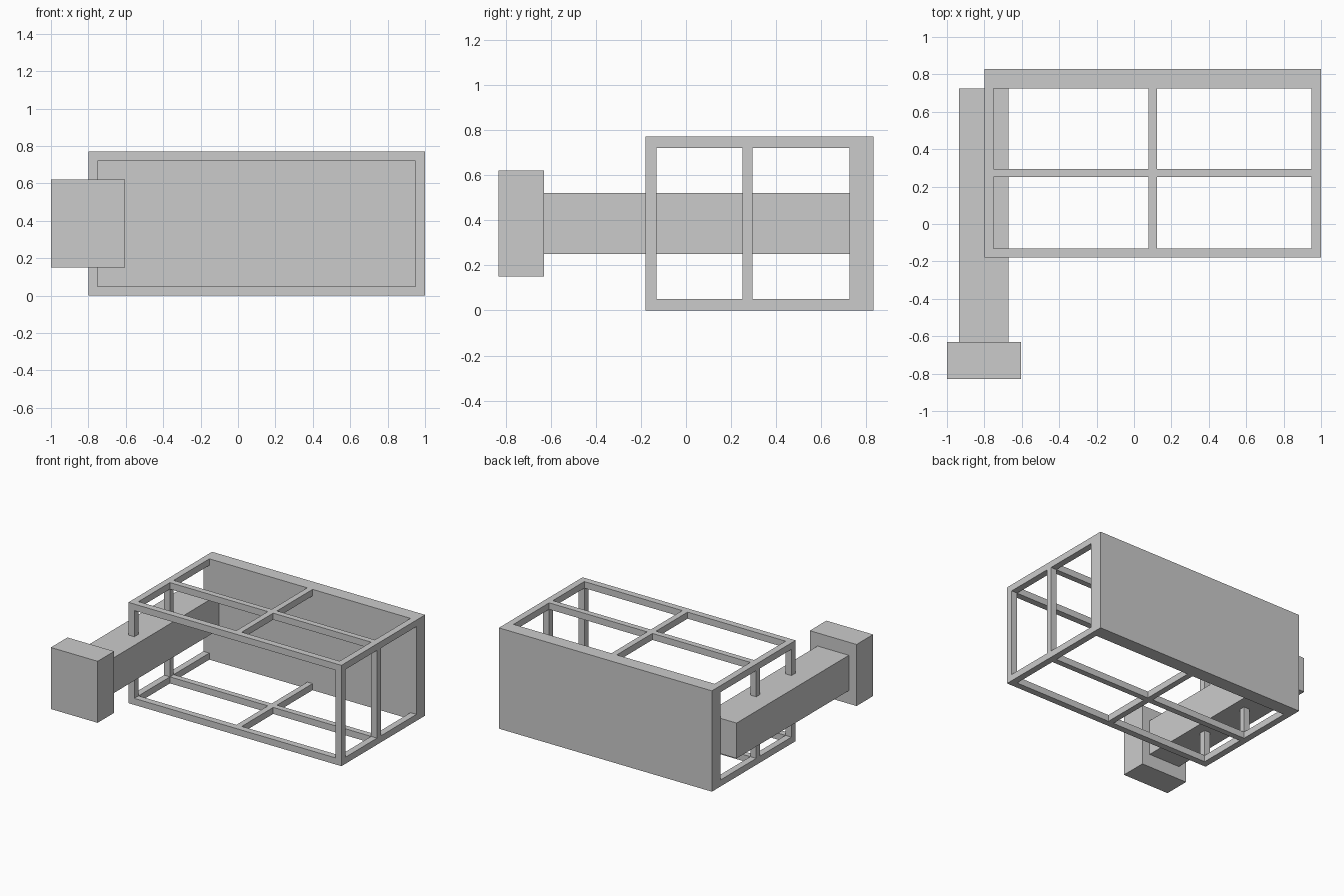
import bpy, bmesh
from mathutils import Vector

if "Cube" in bpy.data.objects:
    bpy.data.objects.remove(bpy.data.objects["Cube"])


def box(name, x, y, z):
    """Axis-aligned box from (min, max) ranges."""
    lo, hi = Vector((x[0], y[0], z[0])), Vector((x[1], y[1], z[1]))
    bm = bmesh.new()
    bmesh.ops.create_cube(bm, size=1)
    for v in bm.verts:
        v.co = (lo + hi) / 2 + v.co * (hi - lo)
    me = bpy.data.meshes.new(name)
    bm.to_mesh(me)
    bm.free()
    ob = bpy.data.objects.new(name, me)
    bpy.context.collection.objects.link(ob)
    return ob


X0, X1 = -0.80, 1.00      # cage extents
Y0, Y1 = -0.18, 0.725     # front of cage, inner face of back panel
H, T = 0.77, 0.05         # cage height, bar thickness
M = 0.0225                # half width of the middle bars
XM, YM = (X0 + X1) / 2, (Y0 + Y1) / 2
left, right = (X0, X0 + T), (X1 - T, X1)
mid_x, mid_y = (XM - M, XM + M), (YM - M, YM + M)
front = (Y0, Y0 + T)

# Solid back panel
box("back_panel", (X0, X1), (Y1, 0.83), (0, H))

# Top and bottom grids
for level, z in (("bottom", (0, T)), ("top", (H - T, H))):
    box(level + "_front_rail", (X0, X1), front, z)
    box(level + "_middle_rail", (X0 + T, X1 - T), mid_y, z)
    box(level + "_left_rail", left, (Y0 + T, Y1), z)
    box(level + "_right_rail", right, (Y0 + T, Y1), z)
    box(level + "_front_crossbar", mid_x, (Y0 + T, mid_y[0]), z)
    box(level + "_back_crossbar", mid_x, (mid_y[1], Y1), z)

# Upright posts on both ends
for side, x in (("left", left), ("right", right)):
    box(side + "_front_post", x, front, (T, H - T))
    box(side + "_middle_post", x, mid_y, (T, H - T))

# Long beam through the left end, with its end block
box("beam", (-0.935, -0.67), (-0.63, Y1), (0.25, 0.52))
box("beam_end_block", (-1.0, -0.605), (-0.83, -0.63), (0.15, 0.62))
